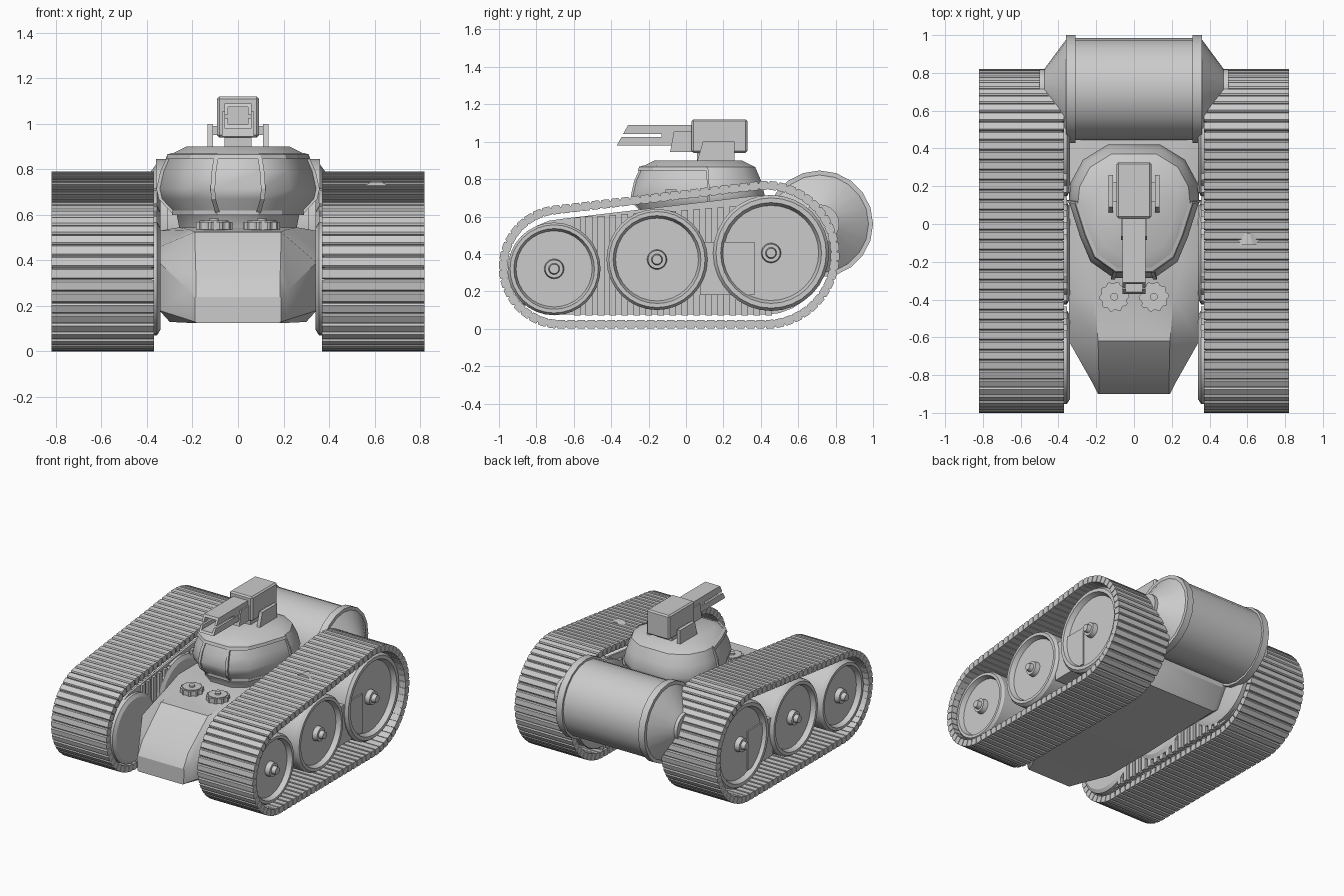
import bpy, bmesh
from math import sin, cos, pi, asin, atan2, sqrt
from mathutils import Vector, Matrix

cube = bpy.data.objects.get("Cube")
if cube:
    bpy.data.objects.remove(cube, do_unlink=True)

grey = bpy.data.materials.new("plain grey")
grey.use_nodes = True
grey.diffuse_color = (0.6, 0.6, 0.6, 1)
grey.node_tree.nodes["Principled BSDF"].inputs["Base Color"].default_value = (0.6, 0.6, 0.6, 1)


def finish(name, bm, mirror=False, smooth=None, bevel=0):
    bmesh.ops.remove_doubles(bm, verts=bm.verts, dist=0.0001)
    bmesh.ops.recalc_face_normals(bm, faces=bm.faces)
    mesh = bpy.data.meshes.new(name)
    bm.to_mesh(mesh)
    bm.free()
    mesh.materials.append(grey)
    ob = bpy.data.objects.new(name, mesh)
    bpy.context.collection.objects.link(ob)
    if bevel:
        mod = ob.modifiers.new("bevel", "BEVEL")
        mod.width, mod.segments = bevel, 1
    if mirror:
        ob.modifiers.new("mirror", "MIRROR")
    if smooth:
        bpy.ops.object.select_all(action="DESELECT")
        ob.select_set(True)
        bpy.context.view_layer.objects.active = ob
        bpy.ops.object.shade_smooth_by_angle(angle=smooth)


def box(bm, x0, x1, y0, y1, z0, z1):
    size = Matrix.Diagonal((x1 - x0, y1 - y0, z1 - z0, 1))
    mid = Matrix.Translation(((x0 + x1) / 2, (y0 + y1) / 2, (z0 + z1) / 2))
    bmesh.ops.create_cube(bm, size=1, matrix=mid @ size)


def loft(bm, rings, closed=False):
    """Skin a list of equal point rings, capping the ends unless closed."""
    rows = [[bm.verts.new(p) for p in ring] for ring in rings]
    n = len(rows[0])
    for i in range(len(rows) - (0 if closed else 1)):
        a, b = rows[i], rows[(i + 1) % len(rows)]
        for j in range(n):
            bm.faces.new((a[j], a[(j + 1) % n], b[(j + 1) % n], b[j]))
    if not closed:
        bm.faces.new(rows[0])
        bm.faces.new(rows[-1])


def lathe_x(bm, profile, y, z, sides):
    """Turn (x, radius) points around an axis parallel to x."""
    loft(bm, [[(x, y + r * cos(2 * pi * k / sides), z + r * sin(2 * pi * k / sides))
               for k in range(sides)] for x, r in profile])


def prism_x(bm, x0, x1, outline):
    loft(bm, [[(x, y, z) for y, z in outline] for x in (x0, x1)])


# Track loop: a belt wrapped round a small front and a large rear circle
FRONT, RF = Vector((-0.67, 0.33)), 0.33
REAR, RR = Vector((0.425, 0.395)), 0.395


def loop_point(s):
    """Point and outward normal at fraction s of the outer track loop."""
    d = REAR - FRONT
    tilt, off = atan2(d.y, d.x), asin((RR - RF) / d.length)
    run = sqrt(d.length ** 2 - (RR - RF) ** 2)
    a_top, a_bot = tilt + pi / 2 + off, tilt - pi / 2 - off
    rear_arc, front_arc = RR * (a_top - a_bot), RF * (2 * pi - a_top + a_bot)
    s = s % 1 * (2 * run + rear_arc + front_arc)
    normal = lambda a: Vector((cos(a), sin(a)))
    if s < rear_arc:
        n = normal(a_bot + s / RR)
        return REAR + n * RR, n
    s -= rear_arc
    if s < run:
        n = normal(a_top)
        return (REAR + n * RR).lerp(FRONT + n * RF, s / run), n
    s -= run
    if s < front_arc:
        n = normal(a_top + s / RF)
        return FRONT + n * RF, n
    n = normal(a_bot)
    return (FRONT + n * RF).lerp(REAR + n * RR, (s - front_arc) / run), n


PADS = 84
bm = bmesh.new()
rings = []
for i in range(PADS):
    p, n = loop_point(i / PADS)
    rings.append([(x, *(p - n * depth)) for x, depth in
                  ((0.38, 0.012), (0.815, 0.012), (0.815, 0.042), (0.38, 0.042))])
loft(bm, rings, closed=True)
finish("track_belt", bm, mirror=True)

bm = bmesh.new()
for i in range(PADS):
    p, n = loop_point((i + 0.5) / PADS)
    t = Vector((-n.y, n.x))
    shape = [p + t * w - n * d for w, d in
             ((-0.024, 0.008), (-0.018, 0), (0.018, 0), (0.024, 0.008), (0.02, 0.047), (-0.02, 0.047))]
    prism_x(bm, 0.37, 0.82, shape)
finish("track_pads", bm, mirror=True)

# Inner side panel with upright ribs
bm = bmesh.new()
prism_x(bm, 0.375, 0.39, [p - n * 0.075 for p, n in (loop_point(i / 48) for i in range(48))])
for i in range(17):
    y = -0.60 + i * 0.064
    box(bm, 0.355, 0.405, y, y + 0.035, 0.07, 0.595 + 0.07 * (y + 0.6))
finish("track_inner_panel", bm, mirror=True)

# Road wheels, growing towards the rear
for name, y, z, r in (("front", -0.705, 0.32, 0.248), ("middle", -0.155, 0.37, 0.27),
                      ("rear", 0.455, 0.405, 0.31)):
    bm = bmesh.new()
    lathe_x(bm, [(0.34, 0), (0.34, r * 0.9), (0.355, r), (0.765, r), (0.785, r * 0.95),
                 (0.785, r * 0.87), (0.75, r * 0.82), (0.75, 0.053), (0.785, 0.048),
                 (0.785, 0.03), (0.815, 0.025), (0.815, 0)], y, z, 32)
    finish(name + "_wheel", bm, mirror=True, smooth=0.5)

bm = bmesh.new()
box(bm, 0.41, 0.76, 0.075, 0.365, 0.18, 0.465)
finish("wheel_bracket", bm, mirror=True)

# Small wedge on one track
bm = bmesh.new()
loft(bm, [[(x0, -0.11, z), (x1, -0.11, z), (x1 - 0.015, -0.05, z), (x0 + 0.015, -0.05, z)]
          for x0, x1, z in ((0.54, 0.675, 0.72), (0.585, 0.63, 0.745))])
finish("track_wedge", bm)

# Hull: sections along y of bottom, lower side, upper side and deck edge
bm = bmesh.new()
rings = []
for y, half in (
        (-0.90, ((0.18, 0.125), (0.188, 0.13), (0.19, 0.235), (0.185, 0.24))),
        (-0.845, ((0.20, 0.125), (0.218, 0.14), (0.218, 0.27), (0.185, 0.335))),
        (-0.62, ((0.30, 0.13), (0.345, 0.18), (0.345, 0.39), (0.19, 0.525))),
        (-0.40, ((0.30, 0.13), (0.345, 0.18), (0.345, 0.46), (0.21, 0.535))),
        (-0.20, ((0.30, 0.13), (0.345, 0.18), (0.345, 0.53), (0.26, 0.545))),
        (0.48, ((0.30, 0.15), (0.345, 0.18), (0.345, 0.53), (0.26, 0.545))),
        (0.57, ((0.30, 0.30), (0.345, 0.33), (0.345, 0.53), (0.26, 0.545)))):
    rings.append([(x, y, z) for x, z in half] + [(-x, y, z) for x, z in reversed(half)])
loft(bm, rings)
finish("hull", bm, smooth=0.5)

# Two notched caps on the front deck
bm = bmesh.new()
for cx in (-0.105, 0.105):
    def disc(r, z0, z1, teeth=0.0):
        loft(bm, [[(cx + (r - teeth * (k // 2 % 2)) * cos(pi * k / 20),
                    -0.385 + (r - teeth * (k // 2 % 2)) * sin(pi * k / 20), z)
                   for k in range(40)] for z in (z0, z1)])
    disc(0.08, 0.535, 0.568, 0.01)
    disc(0.064, 0.50, 0.575)
    disc(0.02, 0.57, 0.585)
finish("deck_caps", bm)

# Rear drum with flanges and tapered ends
half = [(0.31, 0.27), (0.31, 0.286), (0.36, 0.286), (0.36, 0.262),
        (0.465, 0.12), (0.475, 0.105), (0.50, 0.105), (0.50, 0)]
bm = bmesh.new()
lathe_x(bm, [(-x, r) for x, r in reversed(half)] + half, 0.714, 0.56, 20)
finish("rear_drum", bm, smooth=0.6)

# Turret dome, a faceted plan lofted through shrinking heights
side = [(0.11, -0.285), (0.23, -0.2), (0.285, -0.07), (0.345, 0.12), (0.335, 0.22), (0.27, 0.34), (0.14, 0.42)]
plan = side + [(-x, y) for x, y in reversed(side)]


def turret_ring(scale, z):
    return [(x * scale, 0.06 + (y - 0.06) * scale, z) for x, y in plan]


bm = bmesh.new()
loft(bm, [turret_ring(s, z) for s, z in ((0.74, 0.53), (0.78, 0.60), (0.97, 0.67), (1.0, 0.715),
                                         (0.95, 0.79), (0.86, 0.865), (0.66, 0.90))])
finish("turret", bm, smooth=0.6)

# Window frame: brow, sill and posts around the turret front
bm = bmesh.new()


def strip(levels):
    rows = [[turret_ring(s, z)[i] for s, z in levels] for i in (10, 11, 12, 13, 0, 1, 2, 3)]
    loft(bm, rows)


strip(((0.84, 0.872), (0.90, 0.866), (0.92, 0.845), (0.84, 0.845)))
strip(((0.76, 0.62), (0.84, 0.62), (0.84, 0.60), (0.76, 0.60)))
for i in (10, 13, 0, 3):
    rows = []
    for s, z in ((0.79, 0.60), (0.98, 0.67), (1.01, 0.715), (0.96, 0.79), (0.87, 0.86)):
        x, y, z = turret_ring(s, z)[i]
        rows.append([(x + a, y + b, z) for a, b in
                     ((-0.01, -0.006), (0.01, -0.006), (0.01, 0.006), (-0.01, 0.006))])
    loft(bm, rows)
finish("turret_window_frame", bm)

# Gun: pedestal, side brackets, breech, cradle and forked hollow barrel
bm = bmesh.new()
box(bm, -0.06, 0.06, 0.06, 0.25, 0.87, 0.96)
finish("gun_pedestal", bm)

bm = bmesh.new()
prism_x(bm, 0.11, 0.135, [(0.055, 0.88), (0.26, 0.88), (0.26, 1.0), (0.09, 1.0)])
box(bm, 0.08, 0.12, 0.12, 0.22, 0.95, 0.99)
finish("gun_bracket", bm, mirror=True)

bm = bmesh.new()
box(bm, -0.092, 0.092, 0.03, 0.328, 0.94, 1.12)
finish("gun_breech", bm, bevel=0.01)

bm = bmesh.new()
prism_x(bm, -0.07, 0.07, [(-0.085, 0.945), (0.05, 0.945), (0.05, 1.055), (-0.065, 1.055)])
finish("gun_cradle", bm)

bm = bmesh.new()
for low, high, plate in ((1.042, 1.09, 1.074), (0.98, 1.025, 0.98)):
    tip = lambda z: -0.37 + (z - 0.98) * 0.55
    for x0, x1, z0, z1 in ((-0.06, -0.044, low, high), (0.044, 0.06, low, high),
                           (-0.046, 0.046, plate, plate + 0.016)):
        prism_x(bm, x0, x1, [(tip(z0), z0), (0.05, z0), (0.05, z1), (tip(z1), z1)])
box(bm, -0.059, 0.059, -0.13, 0.04, 0.99, 1.08)
finish("gun_barrel", bm)
